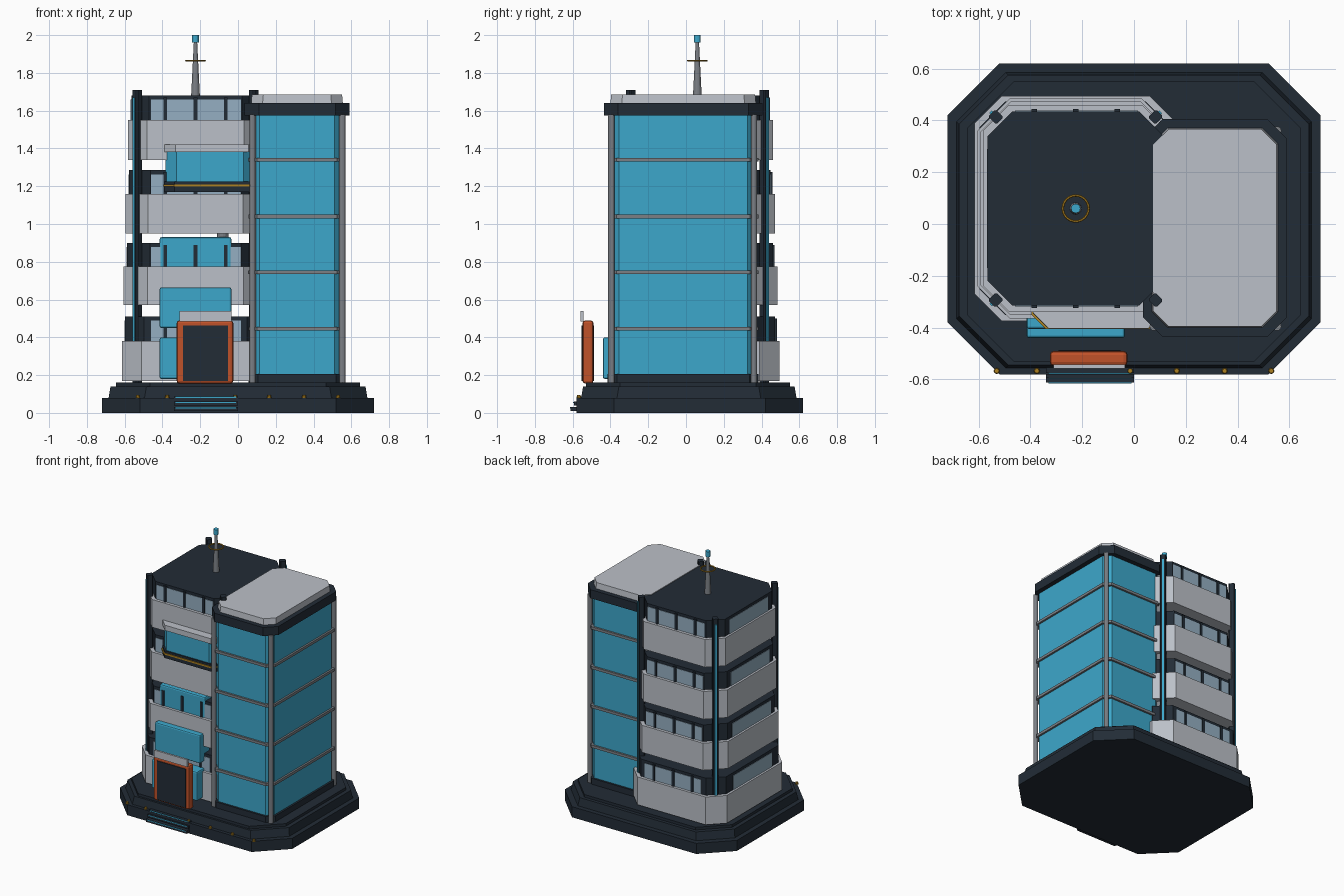
import bpy, bmesh, math
from mathutils import Matrix

if "Cube" in bpy.data.objects:
    bpy.data.objects.remove(bpy.data.objects["Cube"])

def mat(name, r, g, b):
    m = bpy.data.materials.new(name)
    m.diffuse_color = (r, g, b, 1)
    m.use_nodes = True
    m.node_tree.nodes["Principled BSDF"].inputs["Base Color"].default_value = m.diffuse_color
    return m

DARK = mat("dark_slate", .016, .025, .037)
CYAN = mat("cyan_glass", .046, .39, .60)
LIGHT = mat("light_grey", .50, .53, .58)
GREY = mat("mid_grey", .20, .215, .235)
PANE = mat("pale_window", .30, .43, .54)
ORANGE = mat("orange", .53, .085, .023)
GOLD = mat("gold", .42, .22, .015)

def finish(name, bm, m):
    bmesh.ops.recalc_face_normals(bm, faces=bm.faces)
    me = bpy.data.meshes.new(name)
    bm.to_mesh(me)
    bm.free()
    me.materials.append(m)
    ob = bpy.data.objects.new(name, me)
    bpy.context.collection.objects.link(ob)
    return ob

def outline(x0, x1, y0, y1, c):
    if c <= 0:
        return [(x0, y0), (x1, y0), (x1, y1), (x0, y1)]
    return [(x0 + c, y0), (x1 - c, y0), (x1, y0 + c), (x1, y1 - c),
            (x1 - c, y1), (x0 + c, y1), (x0, y1 - c), (x0, y0 + c)]

def prism(name, x0, x1, y0, y1, z0, z1, m, c=0, t=0):
    """Box with chamfered plan corners c; the top is pulled in by t."""
    bm = bmesh.new()
    lo = [bm.verts.new((x, y, z0)) for x, y in outline(x0, x1, y0, y1, c)]
    hi = [bm.verts.new((x, y, z1)) for x, y in outline(x0 + t, x1 - t, y0 + t, y1 - t, c)]
    n = len(lo)
    bm.faces.new(lo)
    bm.faces.new(hi)
    for i in range(n):
        bm.faces.new((lo[i], lo[(i + 1) % n], hi[(i + 1) % n], hi[i]))
    return finish(name, bm, m)

def cyl(name, x, y, z0, z1, r1, r2, m, seg=12):
    bm = bmesh.new()
    bmesh.ops.create_cone(bm, cap_ends=True, segments=seg, radius1=r1, radius2=r2, depth=z1 - z0,
                          matrix=Matrix.Translation((x, y, (z0 + z1) / 2)))
    return finish(name, bm, m)

def bevel(ob, w, seg=2):
    b = ob.modifiers.new("bevel", 'BEVEL')
    b.width = w
    b.segments = seg

# Stepped base
prism("base_lower", -.72, .72, -.58, .62, 0, .08, DARK, .20)
prism("base_middle", -.685, .685, -.555, .585, .08, .14, DARK, .19, .01)
prism("base_upper", -.645, .645, -.53, .55, .14, .16, DARK, .18)

# Entrance steps with lit edges, and base lamps
for i in range(3):
    y, z = -.612 + i * .018, .01 + i * .028
    prism("entrance_step", -.34, 0, y, -.53, z, z + .022, DARK)
    prism("step_light", -.33, -.01, y - .003, y + .01, z + .014, z + .02, CYAN)
for x in (-.53, -.375, -.015, .165, .35, .53):
    cyl("base_lamp", x, -.567, .078, .094, .012, .009, GOLD, 8)

# Left tower: four separate storeys around a common centre
CX, CY = -.225, .06
# z0, band top, storey top, band half x, half y, chamfer, wall half x, half y
storeys = [(.17, .38, .51, .39, .435, .105, .372, .412),
           (.57, .775, .90, .38, .425, .125, .362, .400),
           (.95, 1.16, 1.285, .37, .412, .118, .351, .388),
           (1.34, 1.55, 1.68, .357, .40, .10, .340, .375)]
for z0, zb, z1, bx, by, c, wx, wy in storeys:
    prism("balcony_band", CX - bx, CX + bx, CY - by, CY + by, z0, zb, LIGHT, c)
    prism("storey_wall", CX - wx, CX + wx, CY - wy, CY + wy, zb - .01, z1, DARK, c - .005)
    for a, b in ((-.235, -.17), (-.15, -.01), (.01, .15), (.17, .24)):
        for s in (-1, 1):
            y = CY + s * wy
            prism("window_pane", CX + a, CX + b, y - .003, y + .003, zb, z1 - .022, PANE)
    for a in (-.16, 0, .16):
        for s in (-1, 1):
            y = CY + s * (wy + .003)
            prism("window_mullion", CX + a - .01, CX + a + .01, y - .006, y + .006, zb, z1 - .01, DARK)
    x = CX - wx
    prism("side_window", x - .003, x + .003, CY - .23, CY + .23, zb, z1 - .022, PANE)

# Diagonal corner posts with light strips
for sx in (-1, 1):
    for sy in (-1, 1):
        px, py = CX + sx * .307, CY + sy * .352
        post = prism("corner_post", -.02, .02, -.02, .024, .16, 1.71, DARK, .006)
        strip = prism("post_light", -.007, .007, .02, .03, .18, 1.67, CYAN)
        for ob in (post, strip):
            ob.location = (px, py, 0)
            ob.rotation_euler = (0, 0, math.atan2(-sx, sy))

# Glass tower
def tower(name, e, z0, z1, m, c, t=0):
    return prism(name, .07 - e, .555 + e, -.40 - e, .37 + e, z0, z1, m, c, t)

tower("tower_glass", 0, .18, 1.6, CYAN, .045)
tower("tower_plinth", .015, .16, .205, DARK, .05)
tower("tower_cornice", .035, 1.575, 1.64, DARK, .075)
tower("tower_roof_cap", 0, 1.64, 1.685, LIGHT, .06, .004)
for z in (.445, .745, 1.04, 1.34):
    tower("tower_rail", .014, z - .01, z + .01, GREY, .045)
for x in (.077, .552):
    for y in (-.395, .36):
        cyl("tower_column", x, y, .16, 1.58, .017, .017, GREY)

# Glazed pod on the front of the third storey
prism("pod_floor", -.39, .115, -.40, -.2, 1.17, 1.225, DARK, .055)
prism("pod_trim", -.395, .115, -.406, -.2, 1.198, 1.21, GOLD, .055)
prism("pod_glass", -.385, .09, -.39, -.2, 1.22, 1.385, CYAN, .06)
prism("pod_roof", -.39, .115, -.403, -.2, 1.38, 1.42, LIGHT, .06)

# Stacked glass bays stepping back above the entrance
for y, z0, z1 in ((-.44, .18, .40), (-.405, .45, .665), (-.345, .72, .93)):
    bevel(prism("glass_bay", -.415, -.035, y, y + .12, z0, z1, CYAN), .01)
cyl("vent", -.08, -.28, .89, .955, .03, .03, GREY)

# Entrance portal
bevel(prism("door_frame", -.325, -.025, -.548, -.49, .155, .49, ORANGE), .015)
prism("door_panel", -.292, -.052, -.553, -.486, .17, .462, DARK)
prism("door_canopy", -.31, -.035, -.558, -.543, .485, .54, LIGHT)

# Roof antenna
cyl("antenna_mast", CX, CY, 1.68, 1.96, .023, .009, GREY)
cyl("antenna_tip", CX, CY, 1.96, 2.0, .018, .018, CYAN)
bpy.ops.mesh.primitive_torus_add(location=(CX, CY, 1.865), major_radius=.05, minor_radius=.005,
                                 major_segments=24, minor_segments=6)
ring = bpy.context.object
ring.name = "antenna_ring"
ring.data.materials.append(GOLD)
